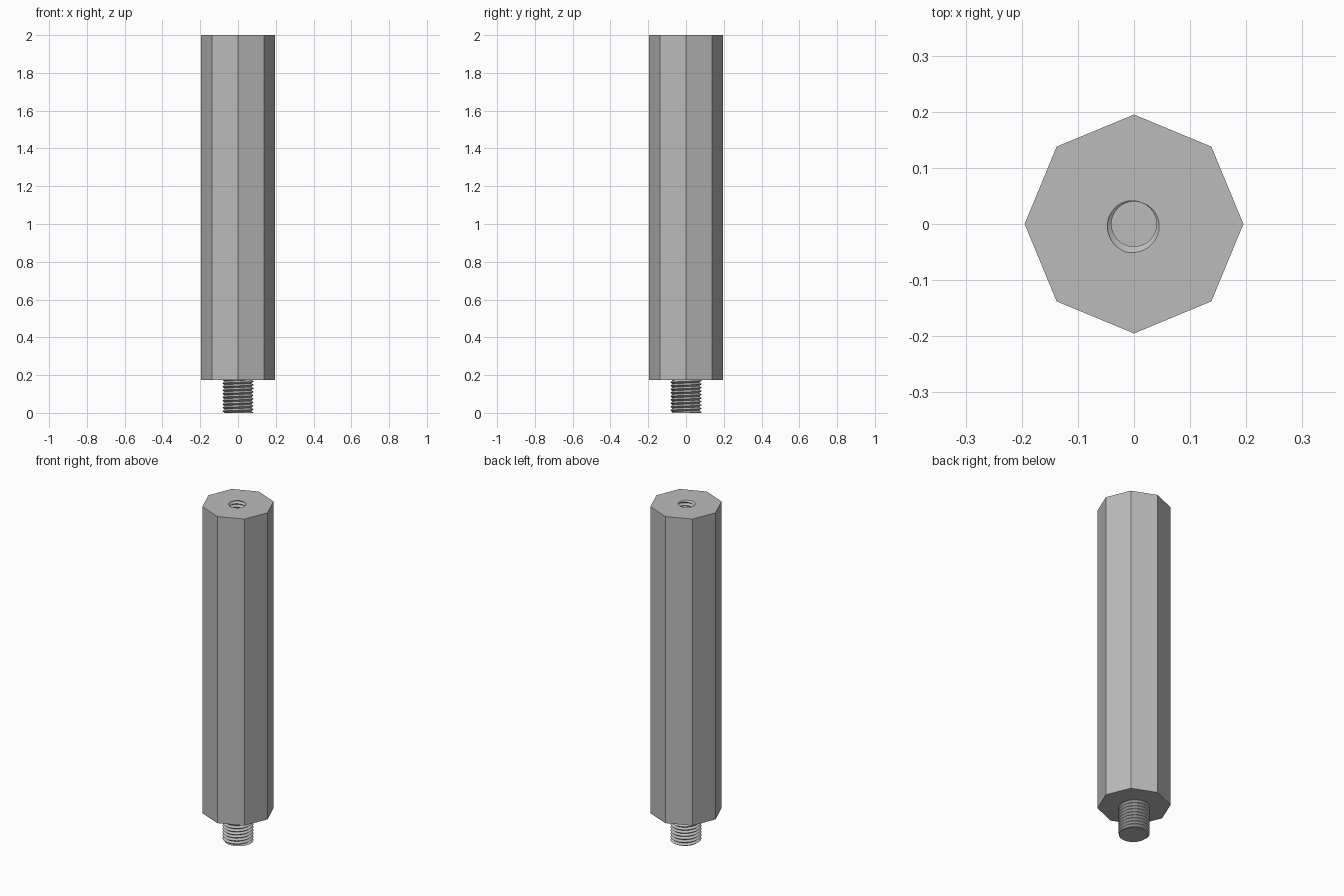
import bpy, bmesh
from math import cos, sin, pi, ceil

if "Cube" in bpy.data.objects:
    bpy.data.objects.remove(bpy.data.objects["Cube"])

SEGMENTS = 48
STUD_TOP = 0.175
HEIGHT = 2.0

# Single bare metal colour
metal = bpy.data.materials.new("grey_metal")
metal.use_nodes = True
colour = (0.5, 0.5, 0.5, 1)
metal.diffuse_color = colour
metal.node_tree.nodes["Principled BSDF"].inputs["Base Color"].default_value = colour


def finish(name, bm):
    bmesh.ops.recalc_face_normals(bm, faces=bm.faces)
    mesh = bpy.data.meshes.new(name)
    bm.to_mesh(mesh)
    bm.free()
    mesh.materials.append(metal)
    obj = bpy.data.objects.new(name, mesh)
    bpy.context.collection.objects.link(obj)
    return obj


def threaded_rod(name, root, crest, pitch, z0, z1, phase=0.0):
    """Closed rod with a right-handed V thread, cut flat at both ends."""
    bm = bmesh.new()
    length = z1 - z0
    rows = 2 * ceil(length / pitch) + 6
    columns = []
    for s in range(SEGMENTS):
        turn = s / SEGMENTS
        column = []
        for k in range(rows):
            z = min(max(pitch * (k / 2 + turn + phase - 2), 0), length)
            wave = abs(((z / pitch - turn - phase) % 1) * 2 - 1)
            r = root + (crest - root) * wave
            column.append(bm.verts.new((r * cos(2 * pi * turn), r * sin(2 * pi * turn), z0 + z)))
        columns.append(column)
    # The last column meets the first one a full turn higher
    for s in range(SEGMENTS):
        a, b = columns[s], columns[(s + 1) % SEGMENTS]
        lift = 2 if s == SEGMENTS - 1 else 0
        for k in range(rows - 1 - lift):
            bm.faces.new((a[k], b[k + lift], b[k + lift + 1], a[k + 1]))
    bmesh.ops.remove_doubles(bm, verts=bm.verts, dist=1e-6)
    bmesh.ops.dissolve_degenerate(bm, edges=bm.edges, dist=1e-6)
    loose = [v for v in bm.verts if not v.link_faces]
    bmesh.ops.delete(bm, geom=loose, context="VERTS")
    # Flat end caps
    rim = [e for e in bm.edges if e.is_boundary]
    bmesh.ops.holes_fill(bm, edges=rim, sides=0)
    return finish(name, bm)


# Octagonal bar with corners on the axes
bm = bmesh.new()
base = [bm.verts.new((0.195 * cos(i * pi / 4), 0.195 * sin(i * pi / 4), STUD_TOP)) for i in range(8)]
bottom = bm.faces.new(base)
top = bmesh.ops.extrude_face_region(bm, geom=[bottom], use_keep_orig=True)["geom"]
for v in top:
    if isinstance(v, bmesh.types.BMVert):
        v.co.z = HEIGHT
body = finish("octagonal_body", bm)

# Threaded socket sunk into the top of the bar
cutter = threaded_rod("socket_cutter", 0.040, 0.052, 0.02, HEIGHT - 0.2, HEIGHT + 0.02, 0.3)
cutter.hide_render = True
cut = body.modifiers.new("socket", "BOOLEAN")
cut.object = cutter
cut.operation = "DIFFERENCE"
cut.solver = "EXACT"
bpy.context.view_layer.objects.active = body
bpy.ops.object.modifier_apply(modifier=cut.name)
bpy.data.objects.remove(cutter)

# Threaded stud under the bar
threaded_rod("threaded_stud", 0.071, 0.083, 0.0185, 0, STUD_TOP)
